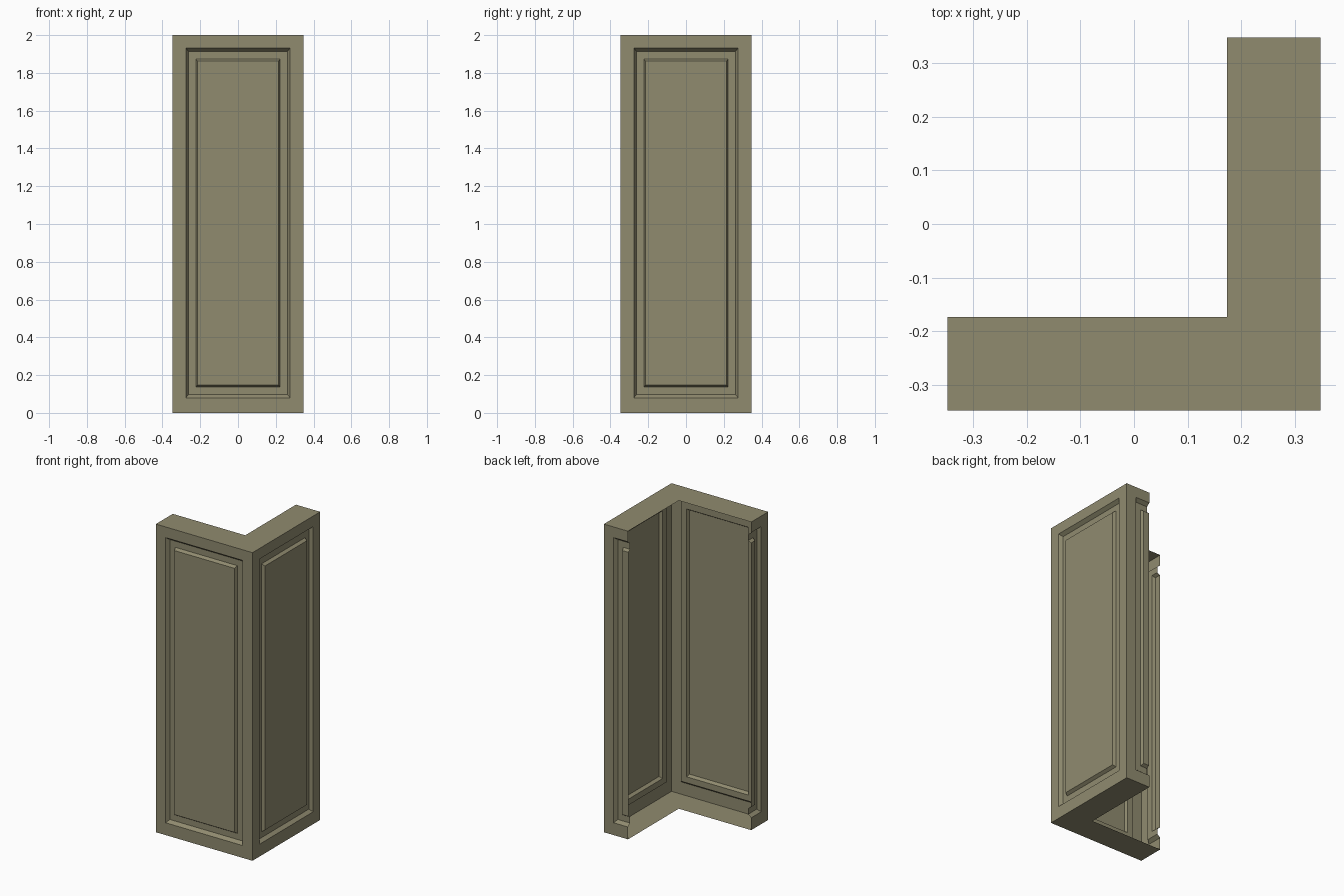
import bpy, bmesh
from mathutils import Vector

if "Cube" in bpy.data.objects:
    bpy.data.objects.remove(bpy.data.objects["Cube"])

H = 0.347      # half width of the square footprint
T = 0.1735     # inner line of the L
TOP = 2.0

mat = bpy.data.materials.new("olive_grey_paint")
mat.diffuse_color = (0.279, 0.258, 0.159, 1)
mat.use_nodes = True
mat.node_tree.nodes["Principled BSDF"].inputs["Base Color"].default_value = mat.diffuse_color

# Nested rectangles of the moulding: half width, bottom z, top z, depth below the face
RINGS = [
    (H, 0.0, TOP, 0.0),
    (0.276, 0.080, 1.931, 0.0),
    (0.262, 0.097, 1.914, 0.022),
    (0.223, 0.136, 1.874, 0.022),
    (0.215, 0.148, 1.862, 0.003),
]


def finish(bm, name):
    me = bpy.data.meshes.new(name)
    bm.to_mesh(me)
    bm.free()
    me.materials.append(mat)
    ob = bpy.data.objects.new(name, me)
    bpy.context.collection.objects.link(ob)
    return ob


def panel(name, n, cut=None):
    """Open moulded sheet facing n; cut = (point, normal) trims one side off."""
    n = Vector(n)
    u = Vector((-n.y, n.x, 0))
    bm = bmesh.new()
    loops = []
    for w, z0, z1, d in RINGS:
        loops.append([bm.verts.new(n * (H - d) + u * s * w + Vector((0, 0, z)))
                      for s, z in ((-1, z0), (1, z0), (1, z1), (-1, z1))])
    for a, b in zip(loops, loops[1:]):
        for k in range(4):
            j = (k + 1) % 4
            bm.faces.new((a[k], a[j], b[j], b[k]))
    bm.faces.new(loops[-1])
    if cut:
        bmesh.ops.bisect_plane(bm, geom=bm.verts[:] + bm.edges[:] + bm.faces[:],
                               plane_co=cut[0], plane_no=cut[1], clear_outer=True)
    return finish(bm, name)


def cap(name, z, up):
    """L-shaped end plate."""
    pts = [(-H, -H), (H, -H), (H, H), (T, H), (T, -T), (-H, -T)]
    bm = bmesh.new()
    vs = [bm.verts.new((x, y, z)) for x, y in pts]
    bm.faces.new(vs if up else vs[::-1])
    return finish(bm, name)


# Two full outer faces, two trimmed end faces; the inside of the L is open
panel("front_panel", (0, -1, 0))
panel("right_panel", (1, 0, 0))
panel("left_end_panel", (-1, 0, 0), ((0, -T, 0), (0, 1, 0)))
panel("back_end_panel", (0, 1, 0), ((T, 0, 0), (-1, 0, 0)))

# Top and bottom plates
cap("top_plate", TOP, True)
cap("bottom_plate", 0.0, False)
